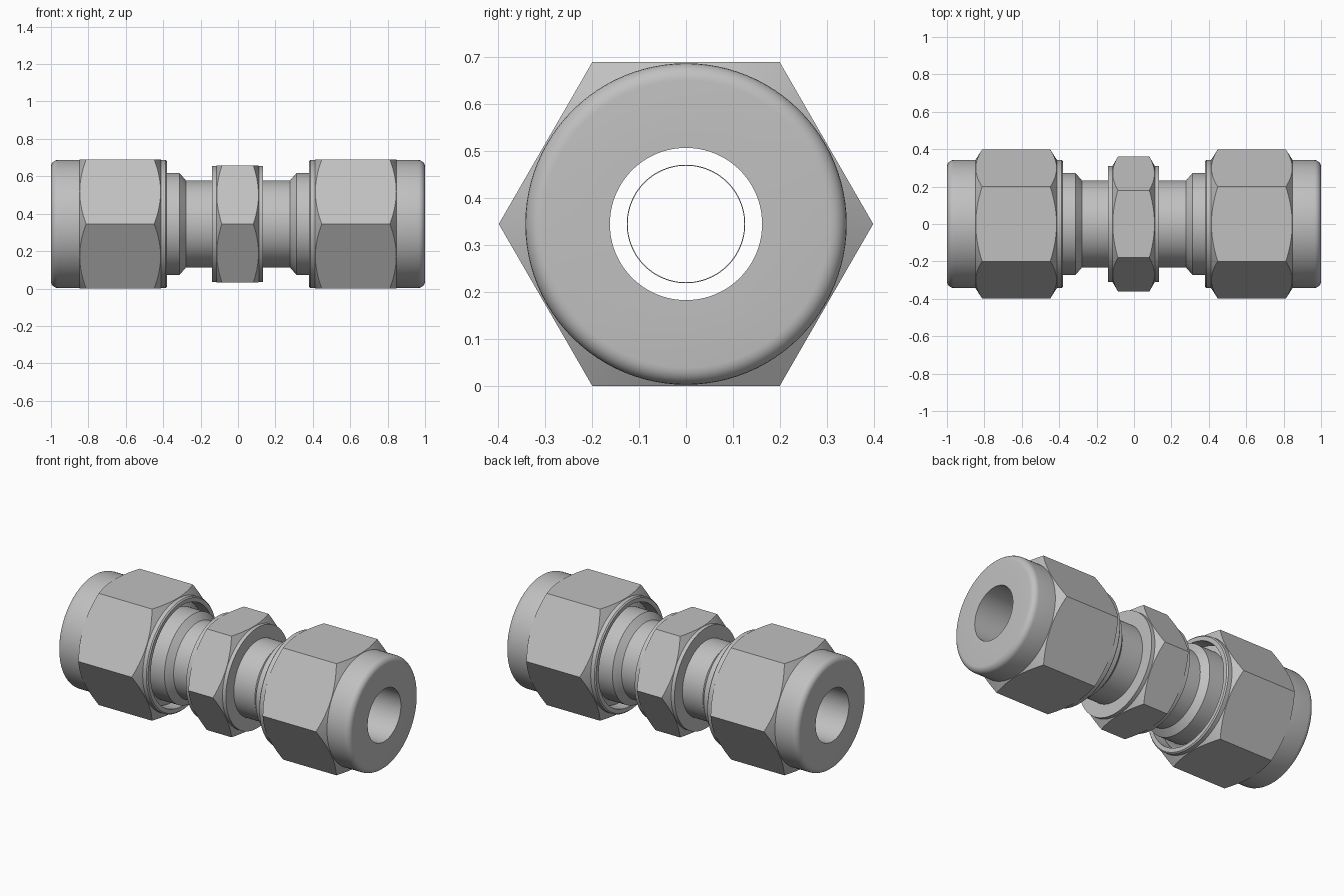
import bpy, bmesh, math
from mathutils import Matrix, Vector

if "Cube" in bpy.data.objects:
    bpy.data.objects.remove(bpy.data.objects["Cube"])

AXIS_Z = 0.345
SEGMENTS = 96

steel = bpy.data.materials.new("brushed steel grey")
steel.use_nodes = True
STEEL = (0.53, 0.53, 0.53, 1)
steel.diffuse_color = STEEL
steel.node_tree.nodes["Principled BSDF"].inputs["Base Color"].default_value = STEEL


def make_object(name, bm):
    bmesh.ops.recalc_face_normals(bm, faces=bm.faces)
    mesh = bpy.data.meshes.new(name)
    bm.to_mesh(mesh)
    bm.free()
    mesh.materials.append(steel)
    obj = bpy.data.objects.new(name, mesh)
    bpy.context.collection.objects.link(obj)
    return obj


def revolve(name, profile):
    """Turn a closed (x, radius) outline into a ring around the x axis."""
    bm = bmesh.new()
    rings = []
    for i in range(SEGMENTS):
        a = 2 * math.pi * i / SEGMENTS
        rings.append([bm.verts.new((x, r * math.cos(a), r * math.sin(a))) for x, r in profile])
    n = len(profile)
    for i, ring in enumerate(rings):
        following = rings[(i + 1) % SEGMENTS]
        for j in range(n):
            k = (j + 1) % n
            bm.faces.new((ring[j], ring[k], following[k], following[j]))
    return make_object(name, bm)


def cut_hexagon(obj, apothem):
    """Keep only what lies inside a hexagonal bar along x, flats up and down."""
    bm = bmesh.new()
    radius = apothem / math.cos(math.pi / 6)
    bmesh.ops.create_cone(bm, cap_ends=True, segments=6, radius1=radius, radius2=radius, depth=3)
    bmesh.ops.rotate(bm, verts=bm.verts, matrix=Matrix.Rotation(math.pi / 2, 3, 'Y'))
    # put a corner on the y axis
    if not any(abs(v.co.z) < 1e-4 for v in bm.verts):
        bmesh.ops.rotate(bm, verts=bm.verts, matrix=Matrix.Rotation(math.pi / 6, 3, 'X'))
    cutter = make_object("hexagon_cutter", bm)
    cutter.hide_render = True
    mod = obj.modifiers.new("hexagon", 'BOOLEAN')
    mod.operation = 'INTERSECT'
    mod.solver = 'EXACT'
    mod.object = cutter
    graph = bpy.context.evaluated_depsgraph_get()
    mesh = bpy.data.meshes.new_from_object(obj.evaluated_get(graph))
    obj.modifiers.clear()
    obj.data = mesh
    bpy.data.objects.remove(cutter)


def finish(obj):
    obj.location.z = AXIS_Z
    bpy.ops.object.select_all(action='DESELECT')
    obj.select_set(True)
    bpy.context.view_layer.objects.active = obj
    bpy.ops.object.shade_smooth_by_angle(angle=math.radians(28))


# Compression nuts: round flange, chamfered hexagon, rounded outer collar
FILLET = 0.036
rounding = [(1 - FILLET + FILLET * math.sin(t), 0.342 - FILLET + FILLET * math.cos(t))
            for t in (math.pi / 2 * i / 6 for i in range(7))]
nut_profile = [(0.38, 0.31), (0.38, 0.335), (0.387, 0.342), (0.412, 0.342),
               (0.455, 0.41), (0.805, 0.41), (0.848, 0.342)] + rounding + [
               (1.0, 0.162), (0.72, 0.162), (0.64, 0.31)]
nut = revolve("left_nut", nut_profile)
cut_hexagon(nut, 0.345)
finish(nut)
other = nut.copy()
other.data = nut.data.copy()
other.name = "right_nut"
other.rotation_euler.z = math.pi
bpy.context.collection.objects.link(other)

# Body: neck, bevelled shoulders and threaded ends, bored through
half = [(0.278, 0.232), (0.312, 0.272), (0.43, 0.272), (0.44, 0.285)]
for i in range(6):
    x = 0.45 + i * 0.03
    half += [(x, 0.306), (x + 0.015, 0.285)]
half += [(0.66, 0.25), (0.66, 0.162)]
body = revolve("fitting_body", [(-x, r) for x, r in reversed(half)] + half)
finish(body)

# Thin liner in the bore
finish(revolve("bore_liner", [(-0.5, 0.124), (-0.5, 0.126), (0.5, 0.126), (0.5, 0.124)]))

# Central wrench hexagon with round washer faces
collar = revolve("centre_hexagon", [(-0.138, 0.2), (-0.138, 0.31), (-0.115, 0.31), (-0.078, 0.375),
                                    (0.074, 0.375), (0.111, 0.31), (0.134, 0.31), (0.134, 0.2)])
cut_hexagon(collar, 0.3125)
finish(collar)
